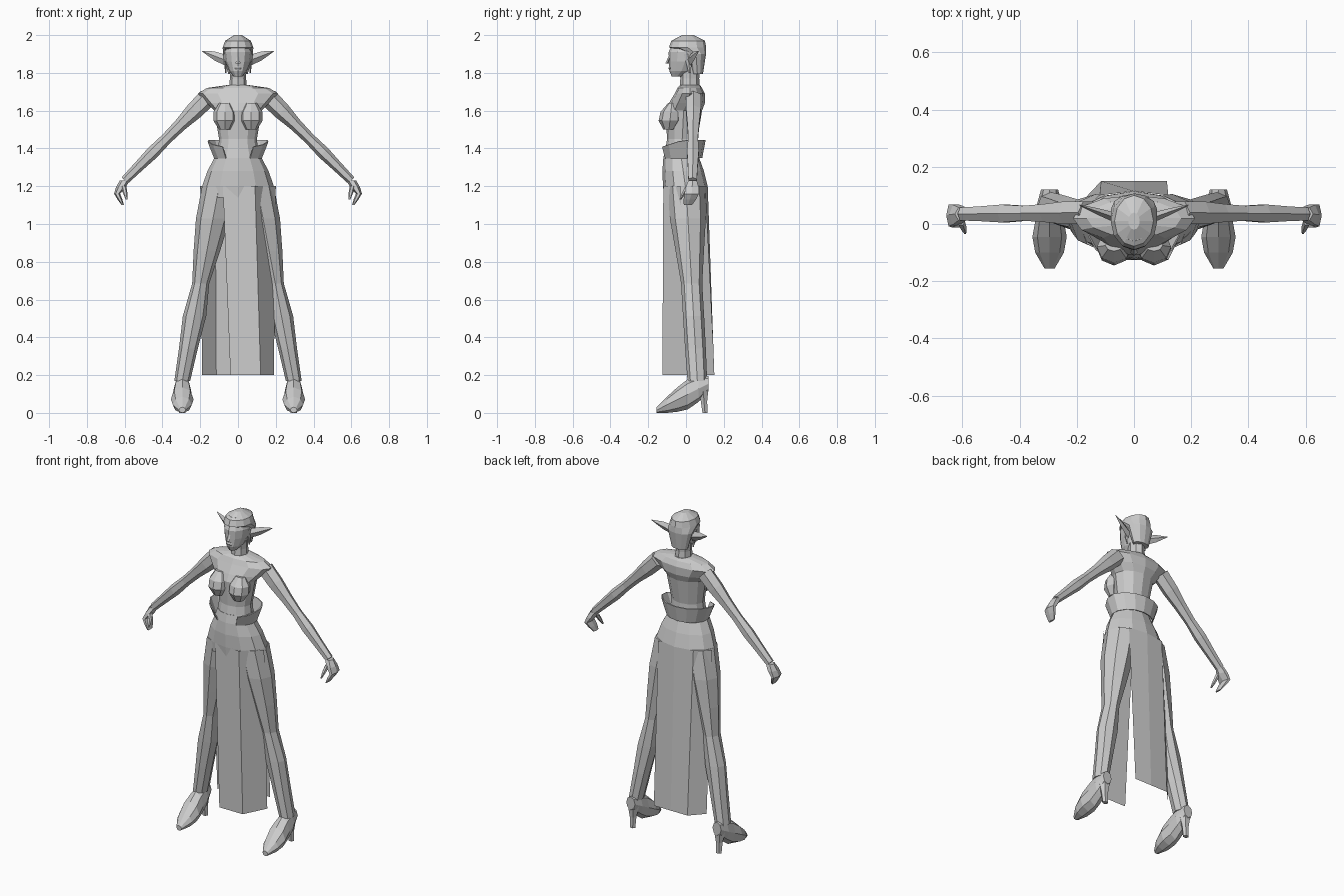
import bpy, bmesh, math
from mathutils import Vector

cube = bpy.data.objects.get("Cube")
if cube:
    bpy.data.objects.remove(cube)

GREY = (.6, .6, .6, 1)
grey = bpy.data.materials.new("plain_grey")
grey.use_nodes = True
grey.diffuse_color = GREY
grey.node_tree.nodes["Principled BSDF"].inputs["Base Color"].default_value = GREY

ACROSS, DEPTH, UP = Vector((1, 0, 0)), Vector((0, 1, 0)), Vector((0, 0, 1))


def skin(name, rows, closed=True, mirrored=False):
    """Bridge rows of points into a flat-shaded surface, capped if closed."""
    bm = bmesh.new()
    flip = -1 if mirrored else 1
    grid = [[bm.verts.new((p[0] * flip, p[1], p[2])) for p in row] for row in rows]
    count = len(grid[0])
    for lower, upper in zip(grid, grid[1:]):
        for i in range(count if closed else count - 1):
            j = (i + 1) % count
            bm.faces.new((lower[i], lower[j], upper[j], upper[i]))
    if closed:
        bm.faces.new(grid[0])
        bm.faces.new(grid[-1])
    bmesh.ops.recalc_face_normals(bm, faces=bm.faces)
    mesh = bpy.data.meshes.new(name)
    bm.to_mesh(mesh)
    bm.free()
    mesh.materials.append(grey)
    obj = bpy.data.objects.new(name, mesh)
    bpy.context.collection.objects.link(obj)
    return obj


def oval(centre, u, v, sides):
    turns = [math.tau * i / sides for i in range(sides)]
    return [centre + u * math.cos(t) + v * math.sin(t) for t in turns]


def level(z, width, front, back):
    """Horizontal cross-section of the body, given by half width and depth range."""
    centre = Vector((0, (front + back) / 2, z))
    return oval(centre, ACROSS * width, DEPTH * (back - front) / 2, sides=12)


def limb(name, start, end, u, widths, v, depths, sides=6, mirrored=False):
    """Loft of ovals evenly spaced from start to end, sized by widths and depths."""
    start, end = Vector(start), Vector(end)
    last = len(widths) - 1
    rows = [oval(start.lerp(end, i / last), u * w, v * d, sides)
            for i, (w, d) in enumerate(zip(widths, depths))]
    return skin(name, rows, mirrored=mirrored)


def hanging_panel(name, outline_top, outline_bottom, top=1.2, bottom=.2):
    """Cloth sheet between an upper and a lower (x, y) outline."""
    skin(name, [[(x, y, top) for x, y in outline_top],
                [(x, y, bottom) for x, y in outline_bottom]], closed=False)


# Body
skin("torso", [
    level(z=1.36, width=.11, front=-.115, back=.065),
    level(z=1.45, width=.1, front=-.1, back=.06),
    level(z=1.6, width=.125, front=-.11, back=.085),
    level(z=1.64, width=.165, front=-.09, back=.1),
    level(z=1.69, width=.213, front=-.06, back=.1),
    level(z=1.72, width=.165, front=-.045, back=.085),
    level(z=1.735, width=.06, front=-.03, back=.075),
])
limb("neck", (0, .02, 1.7), (0, .02, 1.84), ACROSS, (.05, .043, .045),
     DEPTH, (.055, .05, .055), sides=8)

# Head
skin("head", [
    level(z=1.78, width=.022, front=-.075, back=-.02),
    level(z=1.81, width=.047, front=-.088, back=.04),
    level(z=1.86, width=.067, front=-.09, back=.08),
    level(z=1.91, width=.074, front=-.092, back=.1),
    level(z=1.98, width=.05, front=-.06, back=.08),
])
skin("hair", [
    level(z=1.795, width=.052, front=.03, back=.09),
    level(z=1.9, width=.08, front=0, back=.106),
    level(z=1.935, width=.081, front=-.09, back=.107),
    level(z=1.97, width=.068, front=-.078, back=.1),
    level(z=2, width=.02, front=-.02, back=.04),
])
limb("nose", (0, -.08, 1.9), (0, -.1, 1.85), ACROSS, (.006, .013), DEPTH, (.006, .01), sides=4)
limb("lips", (0, -.085, 1.835), (0, -.085, 1.815), ACROSS, (.012, .02, .012),
     DEPTH, (.004, .009, .004))

# Skirt: closed hips with two hanging panels, each wrapping round one side
skin("skirt_hips", [
    level(z=1.4, width=.108, front=-.11, back=.062),
    level(z=1.35, width=.125, front=-.12, back=.07),
    level(z=1.28, width=.162, front=-.125, back=.095),
    level(z=1.2, width=.19, front=-.122, back=.115),
    level(z=1.14, width=.198, front=-.115, back=.115),
])
hanging_panel("skirt_front_panel",
              outline_top=[(-.08, -.11), (.09, -.12), (.2, -.03)],
              outline_bottom=[(-.04, -.125), (.12, -.125), (.19, .015)])
hanging_panel("skirt_back_panel",
              outline_top=[(.12, .1), (0, .115), (-.12, .1), (-.2, .03)],
              outline_bottom=[(.115, .15), (0, .15), (-.115, .15), (-.19, .07)])

# Flared belt, open at the front and tapering to its ends
bottom_edge, top_edge = [], []
steps = 12
for i in range(steps + 1):
    angle = math.radians(-60 + 300 * i / steps)
    c, s = math.cos(angle), math.sin(angle)
    taper = max(0, -s)
    bottom_edge.append((.123 * c, .1 * s - .02, 1.35))
    top_edge.append((.158 * c, .118 * s - .02, 1.445 - .04 * taper))
belt = skin("belt", [bottom_edge, top_edge], closed=False)
belt.modifiers.new("thickness", "SOLIDIFY").thickness = .006

# Paired parts, modelled on the left and mirrored to the right
shoulder, wrist = Vector((.16, .04, 1.67)), Vector((.6, .035, 1.23))
knuckles, fingertips = Vector((.64, .03, 1.16)), Vector((.61, .01, 1.1))
hip, ankle = Vector((.1, 0, 1.2)), Vector((.295, .06, .17))
arm_slant = (ACROSS + UP).normalized()

for side in ("left", "right"):
    mirrored = side == "right"

    def pair(part, *shape, sides=6):
        limb(side + "_" + part, *shape, sides=sides, mirrored=mirrored)

    pair("bust", (.07, -.075, 1.64), (.07, -.09, 1.5), ACROSS, (.03, .06, .06, .03),
         DEPTH, (.02, .055, .06, .03), sides=8)

    # Pointed ear and sideburn
    pair("ear", (.06, .02, 1.865), (.19, .066, 1.915), UP, (.03, .024, .002),
         DEPTH, (.018, .012, .002), sides=4)
    pair("sideburn", (.07, .01, 1.9), (.064, .02, 1.8), ACROSS, (.009, .004),
         DEPTH, (.022, .006), sides=4)

    # Arm and curled hand
    pair("arm", shoulder, wrist, arm_slant, (.05, .046, .034, .03, .034, .028, .023),
         DEPTH, (.045, .045, .036, .03, .036, .03, .026))
    pair("palm", wrist, knuckles, ACROSS, (.026, .026, .016), DEPTH, (.026, .04, .044))
    pair("fingers", knuckles, fingertips, ACROSS, (.016, .013, .006),
         DEPTH, (.044, .038, .025))
    pair("thumb", (.605, .01, 1.2), (.59, -.03, 1.13), ACROSS, (.014, .012, .005),
         DEPTH, (.016, .013, .006))

    # Leg, narrowing at the knee and ankle
    pair("leg", hip, ankle, ACROSS, (.09, .09, .07, .045, .062, .05, .042),
         DEPTH, (.1, .095, .075, .056, .056, .055, .052), sides=8)

    # High-heeled shoe, pointed at the toe
    pair("shoe", (.295, -.155, .015), (.295, .12, .155),
         ACROSS, (.018, .05, .06, .05, .045, .03),
         UP, (.015, .043, .065, .08, .07, .04), sides=8)
    pair("heel", (.295, .09, .13), (.295, .1, 0), ACROSS, (.036, .022, .018),
         DEPTH, (.034, .02, .015))
